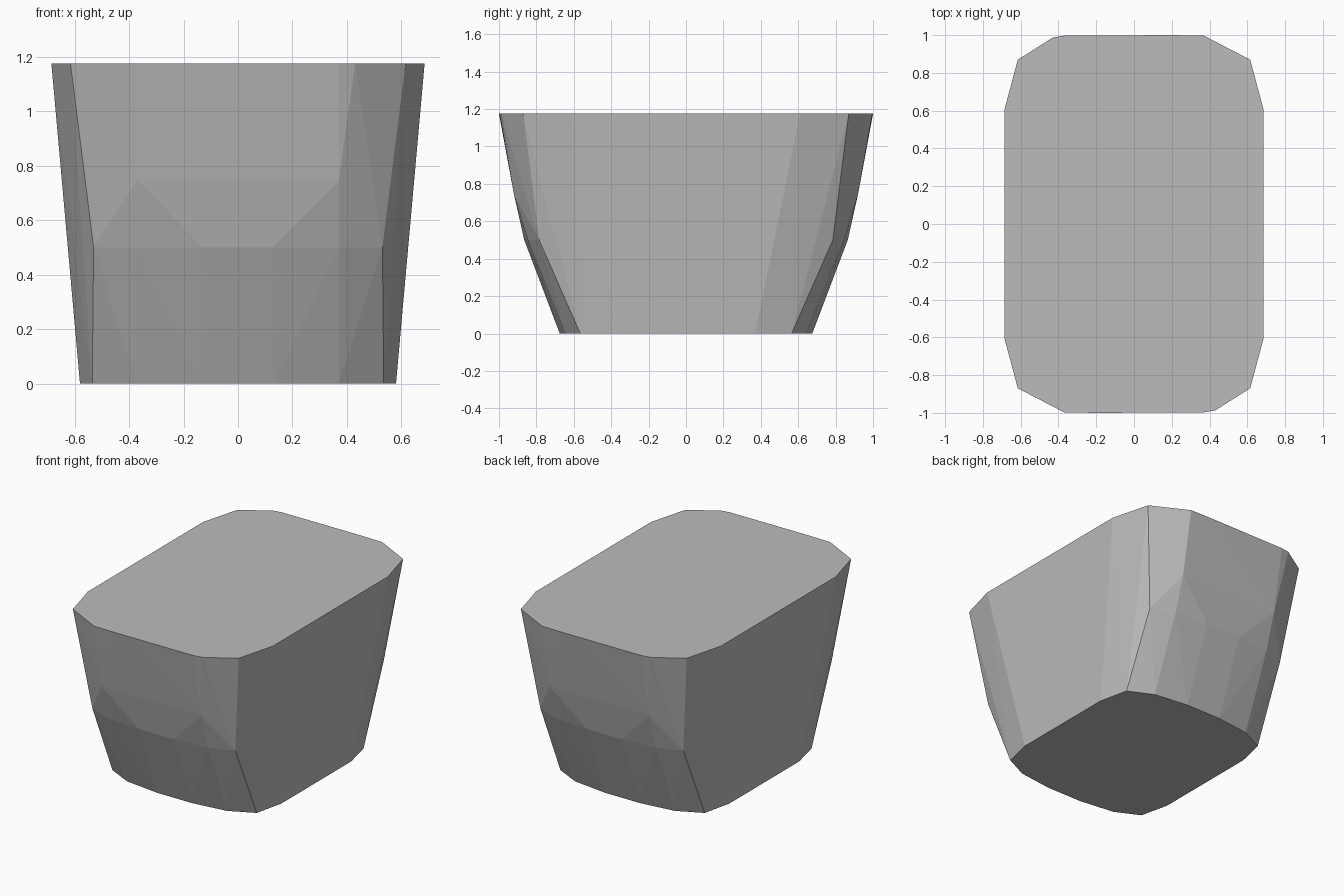
import bpy, bmesh

cube = bpy.data.objects.get("Cube")
if cube:
    bpy.data.objects.remove(cube, do_unlink=True)

# Single grey material
grey = bpy.data.materials.new("plain grey")
grey.use_nodes = True
COLOUR = (0.5, 0.5, 0.5, 1)
grey.diffuse_color = COLOUR
grey.node_tree.nodes["Principled BSDF"].inputs["Base Color"].default_value = COLOUR

# Each level: height and the (half width, depth) corners of one quarter
LEVELS = [
    (0.0, [(0.58, 0.37), (0.535, 0.565), (0.37, 0.645), (0.13, 0.675)]),
    (0.5, [(0.53, 0.785), (0.37, 0.845), (0.13, 0.865)]),
    (0.745, [(0.37, 0.92)]),
    (1.175, [(0.685, 0.61), (0.615, 0.87), (0.37, 0.997)]),
]

# Faceted tapered tub, wrapped around the mirrored levels
bm = bmesh.new()
for z, corners in LEVELS:
    for x, y in corners:
        for sx in (-1, 1):
            for sy in (-1, 1):
                bm.verts.new((sx * x, sy * y, z))
# Extra rim corners, turned half a revolution
for s in (-1, 1):
    bm.verts.new((s * 0.43, -s * 0.987, 1.175))
    bm.verts.new((s * 0.2, s, 1.175))

hull = bmesh.ops.convex_hull(bm, input=bm.verts)
loose = [v for v in bm.verts if not v.link_faces]
bmesh.ops.delete(bm, geom=loose, context='VERTS')
bmesh.ops.dissolve_limit(bm, angle_limit=0.005, verts=bm.verts, edges=bm.edges)
bmesh.ops.recalc_face_normals(bm, faces=bm.faces)

mesh = bpy.data.meshes.new("tapered_tub")
bm.to_mesh(mesh)
bm.free()
mesh.materials.append(grey)
tub = bpy.data.objects.new("tapered_tub", mesh)
bpy.context.collection.objects.link(tub)
